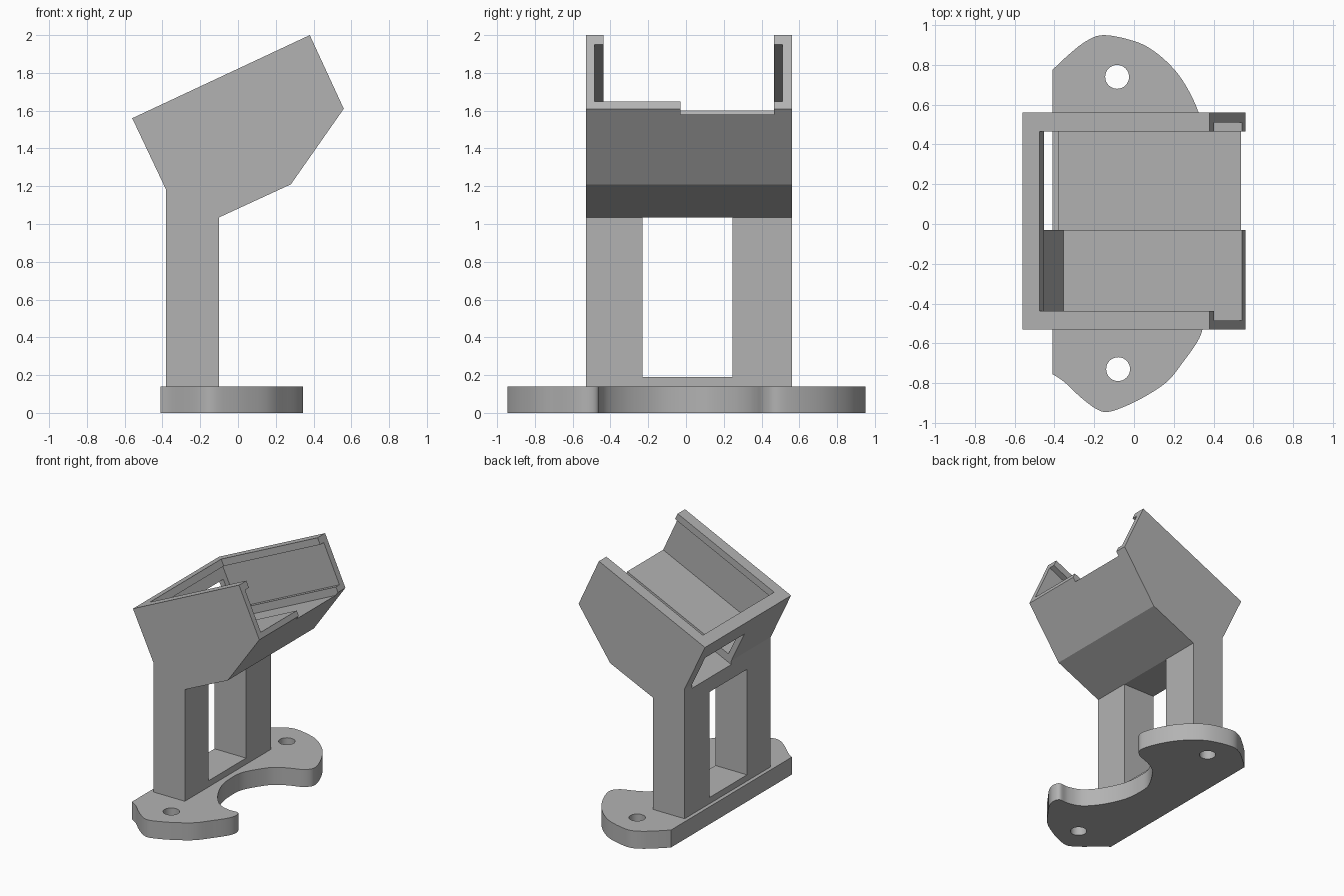
import bpy, bmesh, math
from mathutils import Vector, Matrix

old = bpy.data.objects.get("Cube")
if old:
    bpy.data.objects.remove(old, do_unlink=True)

GREY = (0.45, 0.45, 0.45, 1.0)
mat = bpy.data.materials.new("plain_grey")
mat.use_nodes = True
mat.diffuse_color = GREY
mat.node_tree.nodes["Principled BSDF"].inputs["Base Color"].default_value = GREY


def prism(name, points, sweep):
    """Extrude a closed polygon of 3D points along the sweep vector."""
    bm = bmesh.new()
    face = bm.faces.new([bm.verts.new(p) for p in points])
    top = bmesh.ops.extrude_face_region(bm, geom=[face])["geom"]
    bmesh.ops.translate(bm, vec=sweep, verts=[v for v in top if isinstance(v, bmesh.types.BMVert)])
    bmesh.ops.recalc_face_normals(bm, faces=bm.faces)
    mesh = bpy.data.meshes.new(name)
    bm.to_mesh(mesh)
    bm.free()
    mesh.materials.append(mat)
    obj = bpy.data.objects.new(name, mesh)
    bpy.context.collection.objects.link(obj)
    return obj


def box(name, lo, hi, matrix=None):
    """Box between two corners, optionally placed by a matrix."""
    corners = [(lo[0], lo[1], lo[2]), (hi[0], lo[1], lo[2]), (hi[0], hi[1], lo[2]), (lo[0], hi[1], lo[2])]
    obj = prism(name, corners, (0, 0, hi[2] - lo[2]))
    if matrix:
        obj.matrix_world = matrix
    return obj


def cut(target, cutters):
    """Subtract the cutters one by one, then discard them."""
    bpy.context.view_layer.objects.active = target
    for cutter in cutters:
        cutter.hide_render = True
        mod = target.modifiers.new("cut", "BOOLEAN")
        mod.operation = "DIFFERENCE"
        mod.solver = "EXACT"
        mod.object = cutter
        bpy.ops.object.modifier_apply(modifier=mod.name)
        bpy.data.objects.remove(cutter, do_unlink=True)


def smooth_path(points, steps=5):
    """Catmull-Rom curve through an open list of 2D points."""
    pts = [Vector(p) for p in points]
    pts = [pts[0]] + pts + [pts[-1]]
    out = []
    for a, b, c, d in zip(pts, pts[1:], pts[2:], pts[3:]):
        for i in range(steps):
            t = i / steps
            out.append(0.5 * (2 * b + (c - a) * t + (2 * a - 5 * b + 4 * c - d) * t ** 2
                              + (3 * b - a - 3 * c + d) * t ** 3))
    return out + [pts[-1]]


# Foot plate: straight back edge, two rounded lobes and a concave bay between them
outline = [(-0.41, -0.755), (-0.35, -0.795), (-0.27, -0.87), (-0.19, -0.93), (-0.13, -0.945),
           (-0.04, -0.915), (0.06, -0.865), (0.17, -0.79), (0.25, -0.69), (0.32, -0.59),
           (0.345, -0.52), (0.325, -0.465), (0.25, -0.465), (0.16, -0.44), (0.09, -0.38), (0.02, -0.28),
           (-0.04, -0.14), (-0.055, 0), (-0.04, 0.12), (0.05, 0.27), (0.12, 0.335), (0.2, 0.375),
           (0.29, 0.41), (0.34, 0.47), (0.325, 0.56), (0.27, 0.68), (0.2, 0.78), (0.1, 0.87),
           (0, 0.92), (-0.15, 0.95), (-0.24, 0.92), (-0.33, 0.85), (-0.41, 0.775)]
plate = prism("foot_plate", [(p.x, p.y, 0) for p in smooth_path(outline)], (0, 0, 0.14))

# Screw holes through the lobes
holes = []
for x, y in ((-0.085, 0.74), (-0.08, -0.73)):
    ring = [(x + 0.06 * math.cos(a), y + 0.06 * math.sin(a), -0.1)
            for a in (math.tau * i / 32 for i in range(32))]
    holes.append(prism("screw_hole", ring, (0, 0, 0.4)))
cut(plate, holes)
bpy.ops.object.select_all(action="DESELECT")
plate.select_set(True)
bpy.context.view_layer.objects.active = plate
bpy.ops.object.shade_smooth_by_angle(angle=math.radians(30))

# Upright legs and tilted tray body as one side profile
profile = [(-0.38, 0.13), (-0.10, 0.13), (-0.10, 1.035), (0.28, 1.21),
           (0.56, 1.61), (0.38, 2.0), (-0.56, 1.56), (-0.38, 1.18)]
body = prism("stand_and_tray", [(x, -0.53, z) for x, z in profile], (0, 1.09, 0))

# Tray cuts in the tilted frame: x along the tray, z out of its top
tilt = Matrix.Translation((-0.56, 0, 1.56)) @ Matrix.Rotation(-math.radians(25.1), 4, "Y")
cut(body, [
    box("leg_window", (-1, -0.23, 0.19), (0.2, 0.245, 1.035)),
    box("tray_mouth", (0.094, -0.437, -0.3), (1.4, 0.465, 0.2), tilt),
    box("slide_groove", (0.045, -0.485, -0.387), (1.4, 0.51, -0.055), tilt),
    box("cable_pocket", (-0.3, -0.03, -0.448), (1.4, 0.465, -0.15), tilt),
])
